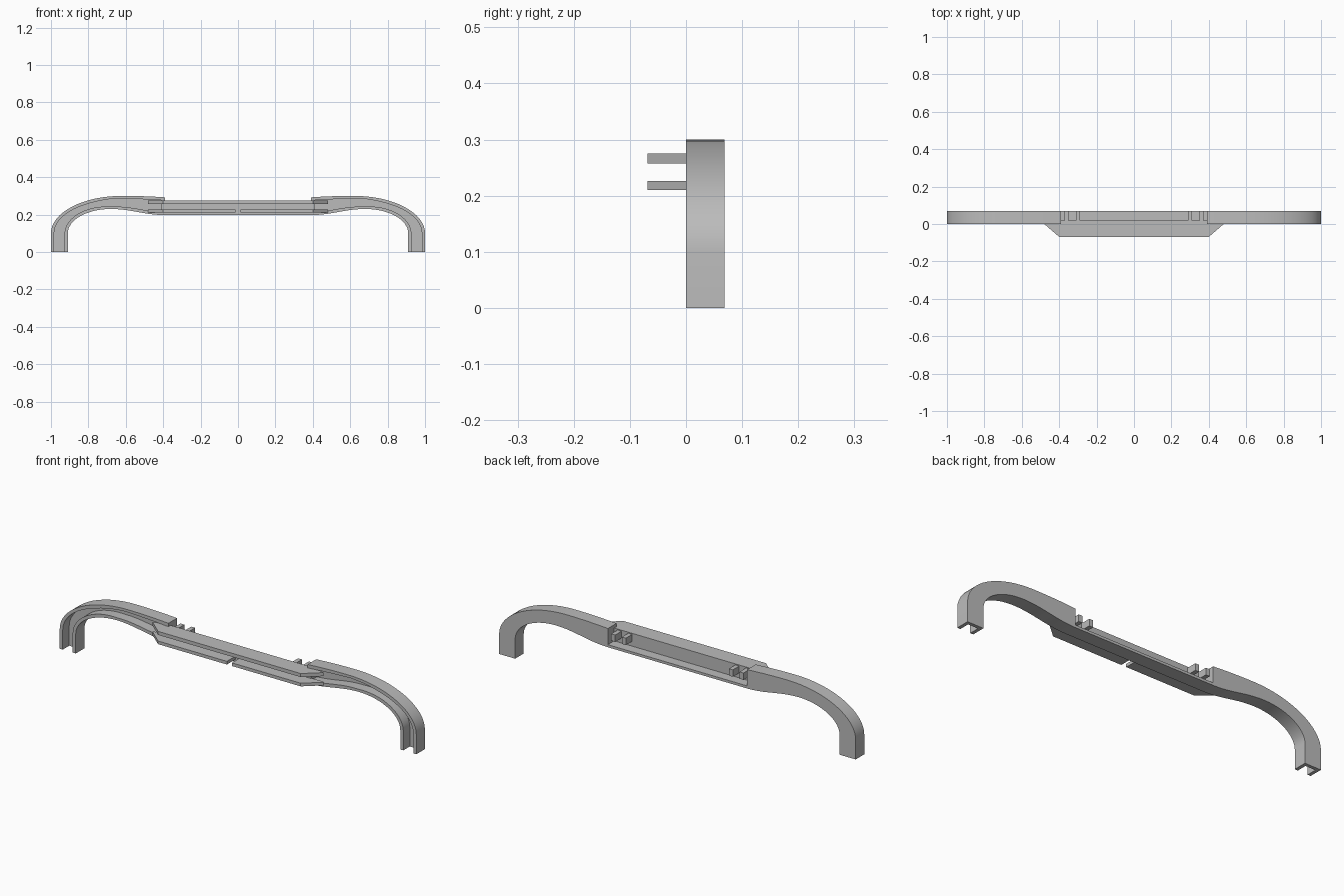
import bpy, bmesh, math
from mathutils import Vector

if "Cube" in bpy.data.objects:
    bpy.data.objects.remove(bpy.data.objects["Cube"], do_unlink=True)

GREY = (0.5, 0.5, 0.5, 1)
mat = bpy.data.materials.new("plain grey")
mat.use_nodes = True
mat.diffuse_color = GREY
mat.node_tree.nodes["Principled BSDF"].inputs["Base Color"].default_value = GREY

DEPTH = 0.069      # half of the total depth
WALL = 0.017       # shell thickness
END = 0.39         # inner end of each arm


def finish(bm, name, smooth=False):
    bmesh.ops.recalc_face_normals(bm, faces=bm.faces)
    mesh = bpy.data.meshes.new(name)
    bm.to_mesh(mesh)
    bm.free()
    mesh.materials.append(mat)
    obj = bpy.data.objects.new(name, mesh)
    bpy.context.collection.objects.link(obj)
    if smooth:
        bpy.ops.object.select_all(action='DESELECT')
        obj.select_set(True)
        bpy.context.view_layer.objects.active = obj
        bpy.ops.object.shade_smooth_by_angle(angle=math.radians(30))
    return obj


def prism(name, outline, z0, z1):
    """Extrude a plan outline upwards."""
    bm = bmesh.new()
    face = bm.faces.new([bm.verts.new((x, y, z0)) for x, y in outline])
    top = bmesh.ops.extrude_face_region(bm, geom=[face])["geom"]
    bmesh.ops.translate(bm, vec=(0, 0, z1 - z0),
                        verts=[v for v in top if isinstance(v, bmesh.types.BMVert)])
    return finish(bm, name)


def box(name, x0, x1, y0, y1, z0, z1):
    return prism(name, [(x0, y0), (x1, y0), (x1, y1), (x0, y1)], z0, z1)


def arm_edges():
    """Pairs of points on the outer and inner edge, from foot to centre."""
    pairs = [((1, 0), (0.91, 0))]
    for i in range(17):
        a = math.pi / 2 * i / 16
        c, s = math.cos(a), math.sin(a)
        pairs.append(((0.62 + 0.38 * c, 0.1 + 0.2 * s),
                      (0.68 + 0.23 * c, 0.1 + 0.13 * s)))
    for i in range(1, 11):
        t = i / 10
        ease = (1 - math.cos(math.pi * t)) / 2
        pairs.append(((0.62 + (END - 0.62) * t, 0.3 - 0.008 * t * t),
                      (0.68 + (END - 0.68) * t, 0.23 - 0.033 * ease)))
    return pairs


def arm(name, side):
    """Curved channel, open towards the front."""
    bm = bmesh.new()
    rings = []
    for o, i in arm_edges():
        o, i = Vector(o), Vector(i)
        step = (i - o).normalized() * WALL
        o2, i2 = o + step, i - step
        back = DEPTH - WALL
        section = [(o, 0), (o, DEPTH), (i, DEPTH), (i, 0),
                   (i2, 0), (i2, back), (o2, back), (o2, 0)]
        rings.append([bm.verts.new((side * p.x, y, p.y)) for p, y in section])
    for a, b in zip(rings, rings[1:]):
        for k in range(8):
            n = (k + 1) % 8
            bm.faces.new((a[k], a[n], b[n], b[k]))
    bm.faces.new(rings[0])
    bm.faces.new(rings[-1])
    return finish(bm, name, smooth=True)


# Arms with closing walls, and locating pegs on the back
for side, label in ((1, "left"), (-1, "right")):
    arm(label + "_arm", side)
    box(label + "_arm_end_wall", side * END, side * (END + WALL), 0.001, DEPTH, 0.2, 0.29)
    for n, x in enumerate((0.30, 0.36)):
        box(f"{label}_peg_{n + 1}", side * (x - 0.011), side * (x + 0.011),
            0.015, DEPTH, 0.235, 0.27)

# Centre section, open towards the back
box("centre_floor", -END, END, 0, DEPTH, 0.197, 0.21)
box("centre_wall", -0.41, 0.41, 0, 0.018, 0.2, 0.274)

# Front ledges with slanted ends; the lower one is split in the middle
prism("upper_ledge", [(-0.48, 0), (-0.4, -DEPTH), (0.4, -DEPTH), (0.48, 0),
                      (0.41, 0.018), (-0.41, 0.018)], 0.257, 0.275)
for side, label in ((1, "left"), (-1, "right")):
    prism(label + "_lower_ledge",
          [(side * x, y) for x, y in ((0.014, 0.005), (0.014, -DEPTH), (0.4, -DEPTH),
                                      (0.48, 0), (0.47, 0.005))], 0.21, 0.226)
